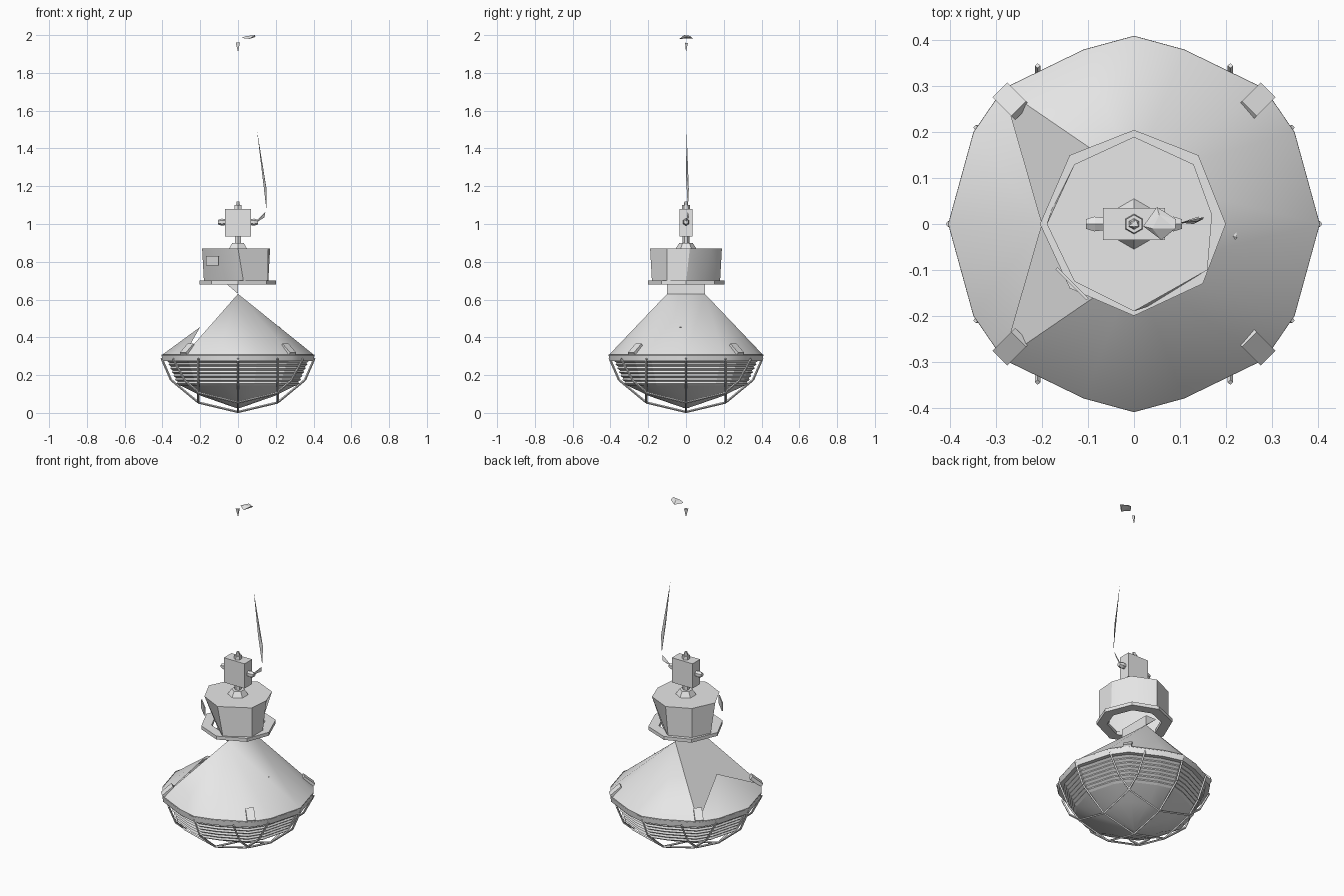
import bpy, bmesh, math
from mathutils import Vector, Matrix

if "Cube" in bpy.data.objects:
    bpy.data.objects.remove(bpy.data.objects["Cube"])

grey = bpy.data.materials.new("painted grey metal")
grey.diffuse_color = (0.8, 0.8, 0.8, 1)
grey.use_nodes = True
grey.node_tree.nodes["Principled BSDF"].inputs["Base Color"].default_value = grey.diffuse_color


def finish(name, bm, smooth=True):
    bmesh.ops.recalc_face_normals(bm, faces=bm.faces)
    me = bpy.data.meshes.new(name)
    bm.to_mesh(me)
    bm.free()
    me.materials.append(grey)
    ob = bpy.data.objects.new(name, me)
    bpy.context.collection.objects.link(ob)
    if smooth:
        bpy.ops.object.select_all(action='DESELECT')
        ob.select_set(True)
        bpy.context.view_layer.objects.active = ob
        bpy.ops.object.shade_smooth_by_angle(angle=math.radians(30))
    return ob


def loft(name, rings, cap_first=False, cap_last=False, closed=False, smooth=True):
    """Skin a stack of rings that all have the same number of points."""
    bm = bmesh.new()
    vs = [[bm.verts.new(p) for p in r] for r in rings]
    pairs = list(zip(vs, vs[1:])) + ([(vs[-1], vs[0])] if closed else [])
    n = len(vs[0])
    for a, b in pairs:
        for i in range(n):
            j = (i + 1) % n
            bm.faces.new((a[i], a[j], b[j], b[i]))
    if cap_first:
        bm.faces.new(vs[0])
    if cap_last:
        bm.faces.new(vs[-1])
    return finish(name, bm, smooth)


def hull(name, points):
    bm = bmesh.new()
    for p in points:
        bm.verts.new(p)
    bmesh.ops.convex_hull(bm, input=list(bm.verts))
    return finish(name, bm, False)


def box(name, centre, size, rot=None):
    bm = bmesh.new()
    m = Matrix.Translation(centre) @ (rot or Matrix()) @ Matrix.Diagonal((*size, 1))
    bmesh.ops.create_cube(bm, size=1, matrix=m)
    return finish(name, bm, False)


def frustum(name, a, b, r1, r2, n=6):
    a, b = Vector(a), Vector(b)
    bm = bmesh.new()
    rot = (b - a).to_track_quat('Z', 'Y').to_matrix().to_4x4()
    bmesh.ops.create_cone(bm, cap_ends=True, segments=n, radius1=r1, radius2=r2,
                          depth=(b - a).length, matrix=Matrix.Translation((a + b) / 2) @ rot)
    return finish(name, bm, False)


def at(pts, z, s=1.0):
    return [(x * s, y * s, z) for x, y in pts]


# Faceted rim outline, shared by shade, band and bowl
half = [(0, -.41), (.11, -.38), (.285, -.295), (.35, -.2), (.405, 0),
        (.35, .2), (.285, .295), (.11, .38)]
rim = half + [(0, .41)] + [(-x, y) for x, y in reversed(half[1:])]

# Conical shade: ridge along y at the top, chopped flat on the left
bm = bmesh.new()
cone_rim = [p for p in rim if p[0] > -.3]
for p in at(cone_rim, .305) + [(0, -.1, .63), (0, .1, .63)]:
    bm.verts.new(p)
bmesh.ops.convex_hull(bm, input=list(bm.verts))
bm.faces.ensure_lookup_table()
bmesh.ops.delete(bm, geom=[f for f in bm.faces if all(v.co.z < .31 for v in f.verts)],
                 context='FACES_ONLY')
finish("shade", bm)

# Left shade fragment
bm = bmesh.new()
top = bm.verts.new((-.2, 0, .455))
edge = [bm.verts.new((x, y, .305)) for x, y in
        [(-.285, -.295), (-.35, -.2), (-.405, 0), (-.35, .2), (-.285, .295)]]
for a, b in zip(edge, edge[1:]):
    bm.faces.new((top, a, b))
finish("shade_left_side", bm)

# Rim band
loft("rim_band", [at(rim, .31), at(rim, .275, .99), at(rim, .275, .92)])

# Ribbed glass, then the faceted bowl below it
ribs = []
for i in range(7):
    t = i / 6
    r, z = .93 - .13 * t, .275 - .12 * t
    ribs += [at(rim, z, r), at(rim, z - .01, r - .035)]
loft("ribbed_glass", ribs, smooth=False)
loft("glass_bowl", [at(rim, .148, .77), at(rim, .09, .48), at(rim, .025, .02)], cap_last=True)


# Wire guard: three wires each way
def guard_z(r):
    prof = [(0, .005), (.21, .055), (.3, .11), (.355, .175), (.405, .29)]
    for (r0, z0), (r1, z1) in zip(prof, prof[1:]):
        if r <= r1:
            return z0 + (z1 - z0) * (r - r0) / (r1 - r0)
    return .29


for off in (-.21, 0, .21):
    ys = [-.345, -.28, -.2, 0, .2, .28, .345] if off else [-.405, -.355, -.21, 0, .21, .355, .405]
    for swap in (False, True):
        path = [(off, y, guard_z(math.hypot(off, y))) for y in ys]
        if swap:
            path = [(y, x, z) for x, y, z in path]
        for a, b in zip(path, path[1:]):
            frustum("guard_wire", a, b, .006, .006, 4)

# Four rim clips on the diagonals
for k in range(4):
    turn = Matrix.Rotation(math.radians(45 + 90 * k), 4, 'Z')
    rot = turn @ Matrix.Rotation(math.radians(40), 4, 'Y')
    box("rim_clip", turn @ Vector((.378, 0, .335)), (.075, .045, .02), rot)

# Small tab on the right slope of the shade
hull("shade_tab", [(.19, -.06, .44), (.22, 0, .445), (.2, -.02, .46), (.225, -.03, .455)])

# Wedge neck between shade and housing
hull("neck", [(x, y, z) for y in (-.1, .1) for x, z in [(0, .63), (-.07, .69), (0, .69)]])

# Ballast housing: round above, squeezed along one diagonal below
upper = [(.16, -.1), (.17, .02), (.13, .13), (0, .19),
         (-.13, .13), (-.19, 0), (-.13, -.125), (0, -.19)]
lower = [(.16, -.1), (.16, 0), (.09, .09), (-.01, .18),
         (-.13, .13), (-.18, .03), (-.08, -.08), (.03, -.18)]
loft("housing", [at(upper, .87), at(lower, .69)], cap_first=True)

# Housing flange ring
flange = [(.2, 0), (.14, .15), (0, .205), (-.14, .15), (-.205, 0), (-.14, -.14), (0, -.2), (.15, -.13)]
loft("housing_flange", [at(flange, .7), at(flange, .68), at(flange, .68, .72), at(flange, .7, .72)],
     closed=True, smooth=False)

# Blank label plate standing off the front left
box("label_plate", (-.135, -.13, .805), (.095, .006, .05), Matrix.Rotation(math.radians(-45), 4, 'Z'))

# Mount, junction box and its cable glands
frustum("mount", (0, 0, .87), (0, 0, .9), .055, .035)
frustum("mount_stem", (0, 0, .9), (0, 0, .94), .018, .018)
box("junction_box", (0, 0, 1.007), (.135, .07, .145))
for s in (-1, 1):
    frustum("side_gland", (s * .065, 0, 1.01), (s * .085, 0, 1.01), .016, .018)
    frustum("side_gland_cap", (s * .085, 0, 1.01), (s * .105, 0, 1.01), .019, .012)
frustum("top_gland", (0, 0, 1.08), (0, 0, 1.1), .022, .02)
frustum("top_eye", (0, 0, 1.1), (0, 0, 1.12), .012, .008)

# Loose cable: short hook then a long tapering strand
hull("cable_hook", [(.1, 0, 1.01), (.105, .004, 1.025), (.145, .01, 1.065), (.14, .016, 1.035)])
hull("cable_strand", [(.1, .003, 1.5), (.13, 0, 1.25), (.139, .006, 1.25),
                      (.15, .01, 1.08), (.152, .015, 1.18), (.14, .008, 1.2)])

# Ceiling pieces: pointed hook end and canopy fragment
hull("ceiling_hook", [(-.012, -.005, 1.96), (.01, -.005, 1.96), (.005, .01, 1.958), (0, 0, 1.91)])
hull("canopy", [(.02, -.005, 1.985), (.05, .037, 1.983), (.092, .01, 1.99),
                (.06, -.035, 1.98), (.09, -.01, 2.0), (.055, .02, 1.996), (.04, -.01, 1.994)])
